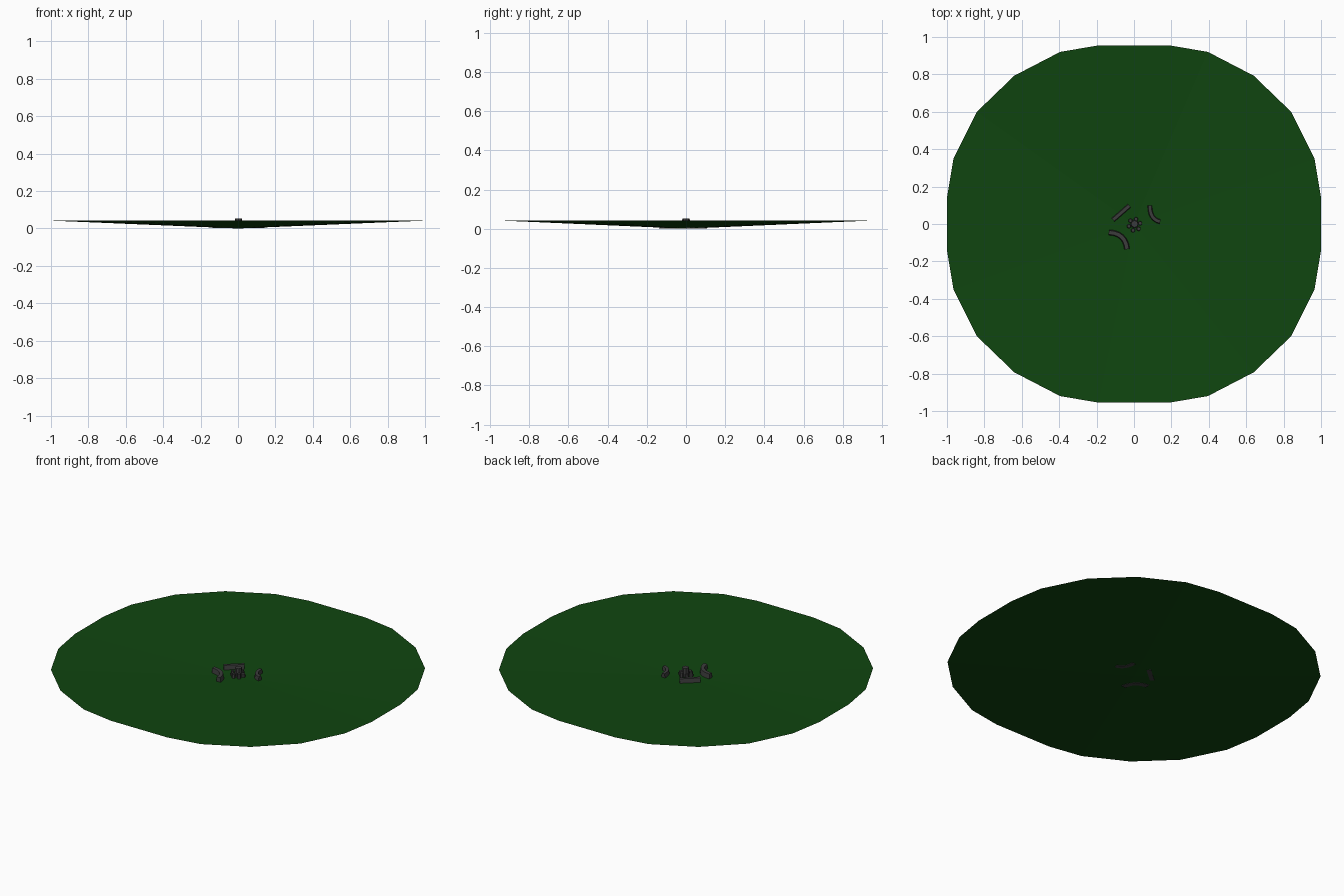
import bpy, bmesh, math
from mathutils import Vector

if "Cube" in bpy.data.objects:
    bpy.data.objects.remove(bpy.data.objects["Cube"])

def mat(name, c):
    m = bpy.data.materials.new(name)
    m.diffuse_color = (*c, 1)
    m.use_nodes = True
    m.node_tree.nodes["Principled BSDF"].inputs["Base Color"].default_value = m.diffuse_color
    return m

GREEN = mat("dark grass green", (0.005, 0.06, 0.005))
GREY = mat("charcoal grey", (0.045, 0.045, 0.045))

def finish(name, bm, m):
    me = bpy.data.meshes.new(name)
    bm.to_mesh(me)
    bm.free()
    me.materials.append(m)
    ob = bpy.data.objects.new(name, me)
    bpy.context.collection.objects.link(ob)
    return ob

# Shallow dish: 24-sided rim, mirrored from one quarter, fanned to a low centre
quarter = [(1.0, 0.14), (0.965, 0.35), (0.84, 0.6), (0.64, 0.793), (0.395, 0.92), (0.19, 0.955)]
half = quarter + [(-x, y) for x, y in reversed(quarter)]
rim = half + [(-x, -y) for x, y in half]
bm = bmesh.new()
centre = bm.verts.new((0, 0, 0))
ring = [bm.verts.new((x, y, 0.042)) for x, y in rim]
for i in range(len(ring)):
    bm.faces.new((centre, ring[i], ring[(i + 1) % len(ring)]))
finish("grass_dish", bm, GREEN)

# Low walls swept along a bent path through three points
def wall(name, a, b, c, width, z0, z1, n=6):
    a, b, c = Vector(a), Vector(b), Vector(c)
    ctrl = 2 * b - (a + c) / 2
    bm = bmesh.new()
    rows = []
    for i in range(n + 1):
        t = i / n
        p = (1 - t) ** 2 * a + 2 * t * (1 - t) * ctrl + t * t * c
        d = ((1 - t) * (ctrl - a) + t * (c - ctrl)).normalized()
        s = Vector((-d.y, d.x)) * width / 2
        rows.append([bm.verts.new((*q, z)) for q, z in
                     ((p + s, z0), (p - s, z0), (p - s * 0.7, z1), (p + s * 0.7, z1))])
    for r, q in zip(rows, rows[1:]):
        for k in range(4):
            bm.faces.new((r[k], r[(k + 1) % 4], q[(k + 1) % 4], q[k]))
    bm.faces.new(rows[0])
    bm.faces.new(rows[-1])
    bmesh.ops.recalc_face_normals(bm, faces=bm.faces)
    return finish(name, bm, GREY)

wall("straight_wall", (-0.112, 0.022), (-0.068, 0.06), (-0.025, 0.098), 0.025, 0.002, 0.03)
wall("curved_wall_small", (0.085, 0.098), (0.098, 0.04), (0.14, 0.012), 0.025, 0.002, 0.03)
wall("curved_wall_large", (-0.135, -0.045), (-0.066, -0.069), (-0.037, -0.135), 0.03, 0.002, 0.034)

# Central fire pit: a hub post with a ring of small blocks
def prism(name, x, y, r, z0, z1, sides):
    bm = bmesh.new()
    bmesh.ops.create_cone(bm, cap_ends=True, segments=sides, radius1=r, radius2=r * 0.85, depth=z1 - z0)
    bmesh.ops.translate(bm, verts=bm.verts, vec=(x, y, (z0 + z1) / 2))
    return finish(name, bm, GREY)

prism("pit_hub", 0.003, 0.0, 0.022, 0.002, 0.053, 8)
for i in range(6):
    a = math.radians(60 * i + 15)
    prism("pit_stone", 0.003 + 0.031 * math.cos(a), -0.004 + 0.031 * math.sin(a),
          0.012, 0.002, 0.024 + 0.006 * (i % 2), 6)
